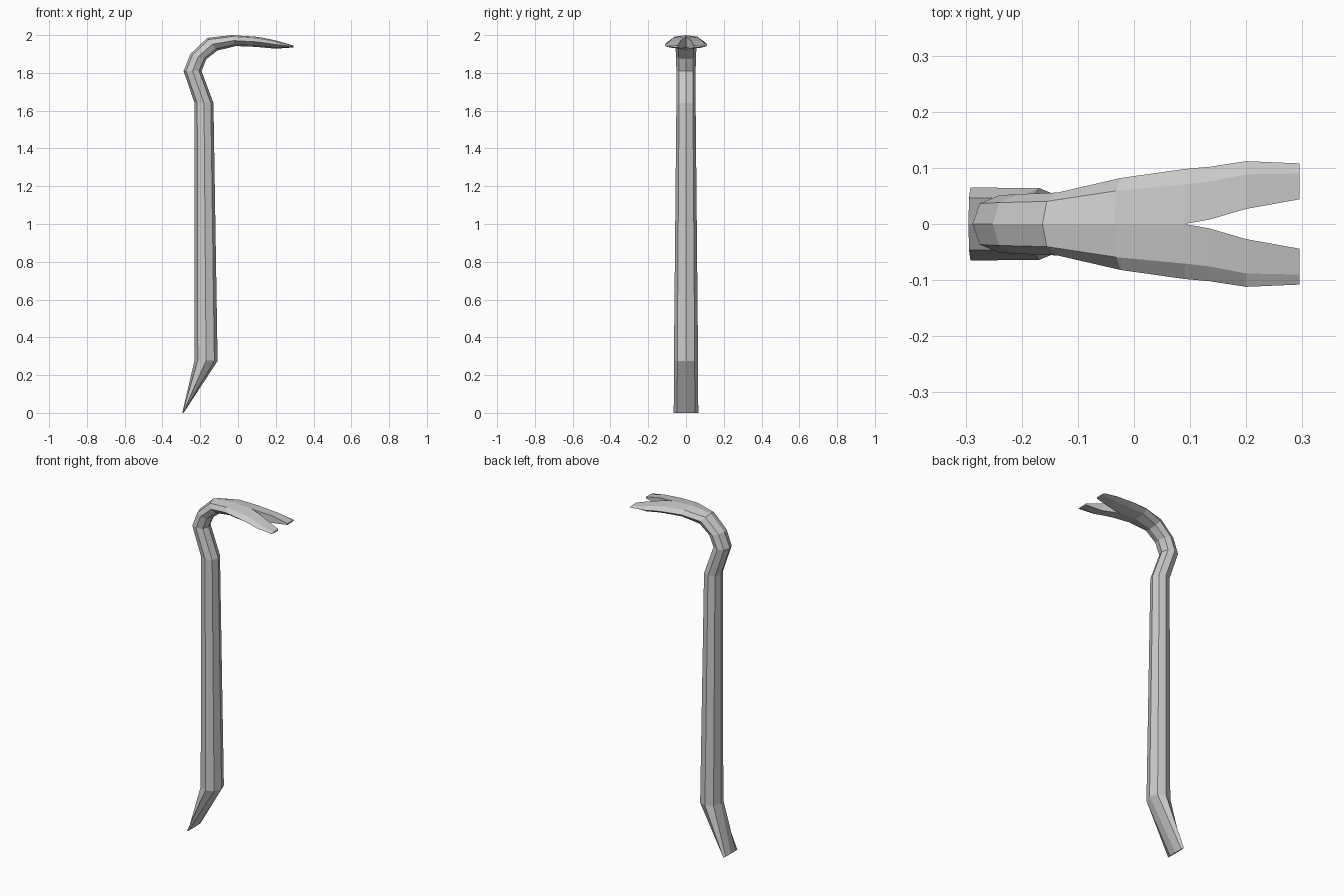
import bpy

if "Cube" in bpy.data.objects:
    bpy.data.objects.remove(bpy.data.objects["Cube"])

# Stations along the bar: outer spine point (x, z), inner spine point (x, z),
# half width in y, half width of the claw slit
stations = [
    ((-0.295, 0.00), (-0.288, 0.00), 0.065, 0),      # chisel tip
    ((-0.23, 0.28), (-0.108, 0.275), 0.064, 0),      # lower bend
    ((-0.23, 1.64), (-0.13, 1.64), 0.051, 0),        # top of shaft
    ((-0.288, 1.81), (-0.193, 1.81), 0.051, 0),      # neck
    ((-0.252, 1.90), (-0.168, 1.872), 0.053, 0),
    ((-0.163, 1.985), (-0.11, 1.918), 0.056, 0),
    ((-0.035, 2.00), (-0.012, 1.942), 0.082, 0),     # head
    ((0.09, 1.992), (0.09, 1.938), 0.098, 0),        # root of slit
    ((0.135, 1.985), (0.135, 1.934), 0.102, 0.008),
    ((0.20, 1.972), (0.20, 1.928), 0.112, 0.027),
    ((0.295, 1.944), (0.295, 1.935), 0.108, 0.044),  # claw tips
]
SLIT = 7


def half_ring(outer, inner, w, slit):
    """Five points of half an octagon, from outer spine to inner spine."""
    pts = []
    for t, s in ((1, 0), (0.72, 0.72), (0, 1), (-0.72, 0.72), (-1, 0)):
        a, b = (1 + t) / 2, (1 - t) / 2
        pts.append((outer[0] * a + inner[0] * b, slit + (w - slit) * s,
                    outer[1] * a + inner[1] * b))
    return pts


verts, faces = [], []
for st in stations:
    verts += half_ring(*st)
n = len(stations)
for k in range(n - 1):
    p, q = 5 * k, 5 * k + 5
    for i in range(4):
        faces.append((p + i, q + i, q + i + 1, p + i + 1))
    if k >= SLIT:  # inner wall of the claw prong
        faces.append((p + 4, q + 4, q, p))
# End caps
faces.append(tuple(range(5)))
faces.append(tuple(range(5 * n - 1, 5 * n - 6, -1)))

mesh = bpy.data.meshes.new("pry_bar")
mesh.from_pydata(verts, [], faces)
bar = bpy.data.objects.new("pry_bar", mesh)
bpy.context.collection.objects.link(bar)

# Consistent outward normals
import bmesh
bm = bmesh.new()
bm.from_mesh(mesh)
bmesh.ops.recalc_face_normals(bm, faces=bm.faces)
side = max(bm.faces, key=lambda f: f.calc_center_median().y)
if side.normal.y < 0:
    bmesh.ops.reverse_faces(bm, faces=bm.faces)
bm.to_mesh(mesh)
bm.free()

# Mirror to the other side
mirror = bar.modifiers.new("Mirror", 'MIRROR')
mirror.use_axis = (False, True, False)
mirror.merge_threshold = 0.0005
